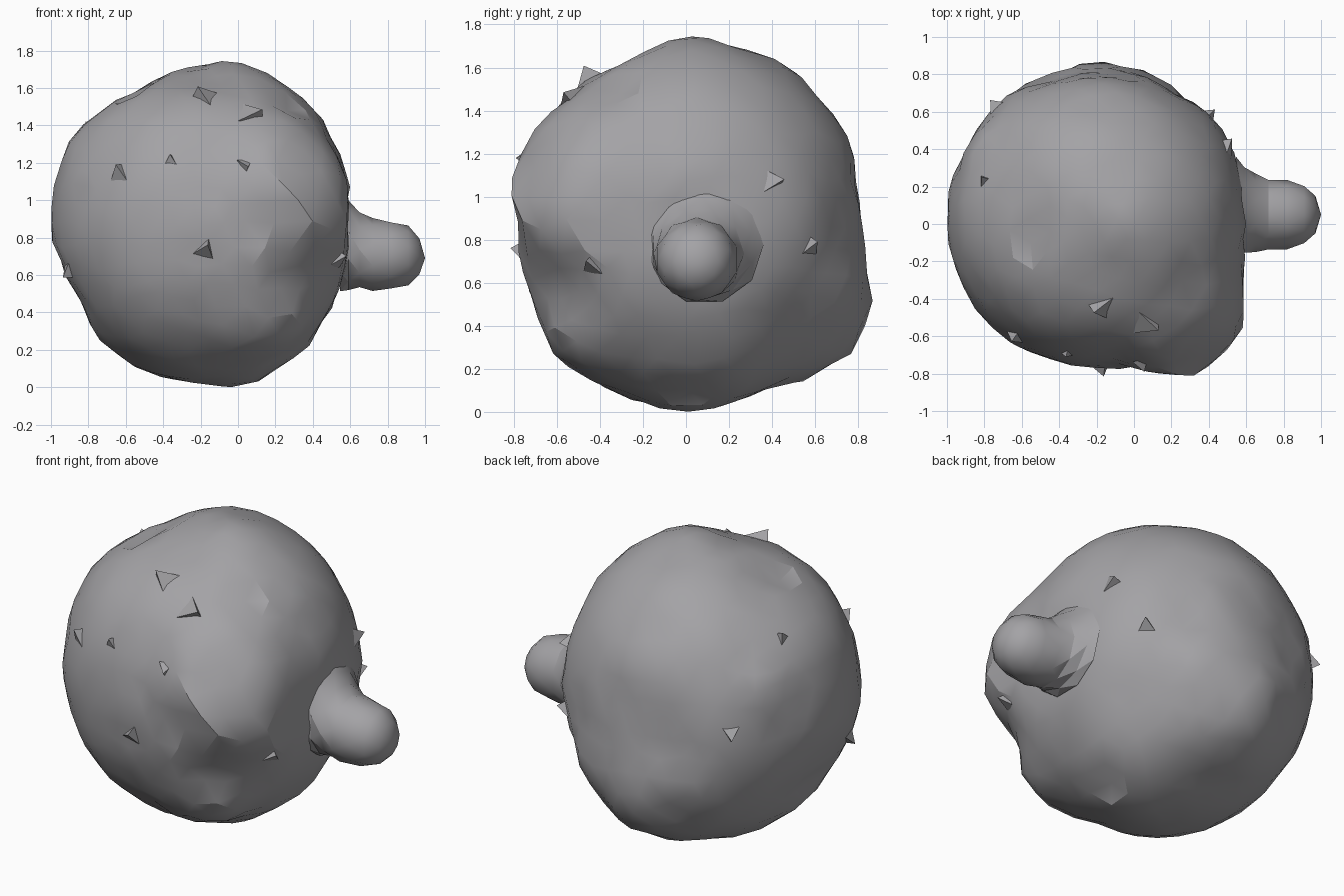
import bpy, bmesh, math, random
from mathutils import Vector

cube = bpy.data.objects.get("Cube")
if cube:
    bpy.data.objects.remove(cube, do_unlink=True)

random.seed(4)
CENTRE = Vector((-0.2, 0.02, 0.87))

stone = bpy.data.materials.new("stone_grey")
stone.use_nodes = True
GREY = (0.37, 0.365, 0.38, 1)
stone.diffuse_color = GREY
stone.node_tree.nodes["Principled BSDF"].inputs["Base Color"].default_value = GREY

# Outlines of the boulder through its centre: x-z, y-z and x-y
xz = [(-.05, 1.75), (.15, 1.68), (.27, 1.6), (.4, 1.49), (.52, 1.3), (.59, 1.1), (.57, .9), (.56, .6),
      (.49, .41), (.34, .19), (.2, .07), (.05, .01), (-.35, .04), (-.52, .09), (-.7, .22),
      (-.86, .5), (-.94, .65), (-1, .85), (-.97, 1.12), (-.9, 1.33), (-.72, 1.49), (-.55, 1.58), (-.25, 1.68)]
yz = [(.08, 1.74), (.25, 1.69), (.47, 1.61), (.65, 1.42), (.76, 1.27), (.79, 1.05), (.81, .87), (.845, .68),
      (.87, .5), (.8, .3), (.61, .17), (.4, .12), (.05, .02), (-.28, .07), (-.55, .26),
      (-.7, .5), (-.75, .75), (-.75, 1.0), (-.7, 1.22), (-.53, 1.49), (-.25, 1.63)]
xy = [(0, .81), (.2, .71), (.42, .57), (.52, .42), (.57, .25), (.57, 0), (.55, -.3), (.6, -.45),
      (.57, -.62), (.35, -.8), (.18, -.77), (0, -.75), (-.4, -.74), (-.7, -.6), (-.87, -.42),
      (-.97, -.2), (-1, .12), (-.9, .4), (-.72, .65), (-.4, .77)]
samples = [Vector((x, CENTRE.y, z)) for x, z in xz]
samples += [Vector((CENTRE.x, y, z)) for y, z in yz]
samples += [Vector((x, y, CENTRE.z)) for x, y in xy]
# Front bulge, the dip and ledge beneath it, and the low bulge at the back
samples += [Vector(p) for p in ((.36, -.8, 1.02), (.51, -.62, 1.08), (.3, -.69, 1.2),
                                (.43, -.53, .62), (.25, -.66, .6), (.08, -.57, .24),
                                (.27, -.52, .33), (.43, -.42, .47), (.1, .77, .5), (.35, .5, .5), (-.45, .77, .5))]
rays = [((p - CENTRE).normalized(), (p - CENTRE).length) for p in samples]


def radius(d):
    """Blend the sampled radii by angular distance."""
    total = weight = 0
    for ray, length in rays:
        w = 1 / (1 - d.dot(ray) + 0.005) ** 2
        total += w * length
        weight += w
    return total / weight


def finish(bm, name, angle):
    bmesh.ops.recalc_face_normals(bm, faces=bm.faces)
    mesh = bpy.data.meshes.new(name)
    bm.to_mesh(mesh)
    bm.free()
    mesh.materials.append(stone)
    ob = bpy.data.objects.new(name, mesh)
    bpy.context.collection.objects.link(ob)
    bpy.ops.object.select_all(action='DESELECT')
    ob.select_set(True)
    bpy.context.view_layer.objects.active = ob
    bpy.ops.object.shade_smooth_by_angle(angle=math.radians(angle))


# Boulder body, slightly rough
bm = bmesh.new()
bmesh.ops.create_icosphere(bm, subdivisions=4, radius=1)
for v in bm.verts:
    d = v.co.normalized()
    d = (d + Vector([random.uniform(-.025, .025) for _ in range(3)])).normalized()
    v.co = CENTRE + d * (radius(d) + random.uniform(-.005, .005))


def nearest(p):
    d = (Vector(p) - CENTRE).normalized()
    return max(bm.verts, key=lambda v: (v.co - CENTRE).normalized().dot(d))


# Star-shaped pinches in the surface
for p in ((-.6, -.06, 1.56), (.27, -.25, 1.5), (.2, .07, .1)):
    v = nearest(p)
    v.co -= (v.co - CENTRE).normalized() * .045
# Raised chips
for p in ((-.86, .38, 1.15), (.15, -.55, .28), (.3, -.51, .36)):
    v = nearest(p)
    out = (v.co - CENTRE).normalized() * .02
    for q in {v} | {e.other_vert(v) for e in v.link_edges}:
        q.co += out
finish(bm, "boulder", 24)


# Folded splinters lying against the surface: base position, lean, base size
def splinter(name, pos, lean, size):
    d = (Vector(pos) - CENTRE).normalized()
    base = CENTRE + d * (radius(d) - .015)
    side = d.cross(Vector(lean)).normalized()
    up = side.cross(d)
    b = bmesh.new()
    ring = [b.verts.new(base + size * (side * math.cos(a) + up * math.sin(a)))
            for a in (math.pi / 2, math.pi * 7 / 6, math.pi * 11 / 6)]
    tip = b.verts.new(base + d * (size * .7 + .015) + up * size * .7)
    for i in range(3):
        b.faces.new((ring[i], ring[(i + 1) % 3], tip))
    finish(b, name, 20)


splinters = [((-.18, -.78, .71), (.3, 0, 1), .085), ((.05, -.52, 1.45), (1, 0, -.3), .085),
             ((-.16, -.45, 1.55), (-1, 0, .4), .085), ((-.62, -.58, 1.12), (0, 0, 1), .07),
             ((-.92, -.25, .64), (0, -.3, -1), .065), ((.5, -.42, .68), (.2, 0, 1), .06),
             ((.52, .4, 1.08), (0, 1, 0), .07), ((.42, .6, .75), (0, 0, 1), .06),
             ((.02, -.68, 1.17), (0, 0, -1), .05), ((-.78, .22, 1.35), (1, 0, 0), .05),
             ((-.35, -.65, 1.18), (0, 0, 1), .05), ((-.74, .63, .95), (0, 0, -1), .06)]
for i, (pos, lean, size) in enumerate(splinters, 1):
    splinter(f"splinter_{i}", pos, lean, size)

# Knob: rings along x as (x, centre y, centre z, radius), flaring into the boulder
SIDES = 10
profile = [(.545, .085, .775, .275), (.59, .075, .76, .24), (.65, .06, .735, .21), (.72, .05, .71, .195),
           (.82, .05, .705, .185), (.91, .05, .705, .16), (.97, .05, .7, .1)]
bm = bmesh.new()
rings = []
for k, (x, y, z, r) in enumerate(profile):
    rings.append([bm.verts.new((x, y + r * math.cos(a), z + r * math.sin(a)))
                  for a in (math.tau * (j + .5 * (k % 2)) / SIDES for j in range(SIDES))])
for k in range(len(rings) - 1):
    a, b = rings[k], rings[k + 1]
    for j in range(SIDES):
        n = (j + 1) % SIDES
        if k % 2 == 0:
            bm.faces.new((a[j], a[n], b[j]))
            bm.faces.new((a[n], b[n], b[j]))
        else:
            bm.faces.new((a[j], a[n], b[n]))
            bm.faces.new((a[j], b[n], b[j]))
tip = bm.verts.new((1.0, .05, .69))
for j in range(SIDES):
    bm.faces.new((rings[-1][j], rings[-1][(j + 1) % SIDES], tip))
finish(bm, "knob", 28)
